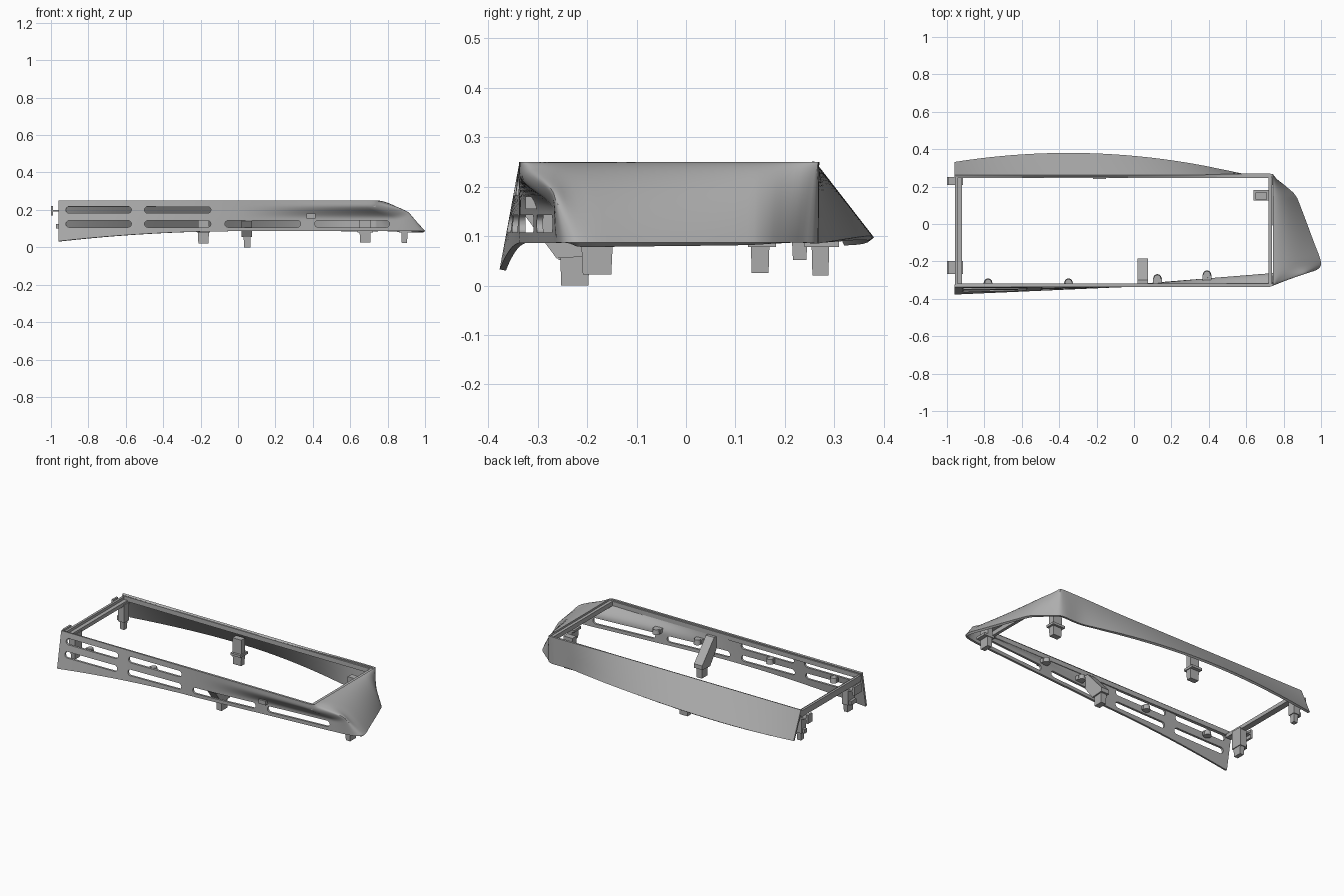
import bpy, bmesh, math
from mathutils import Vector

if "Cube" in bpy.data.objects:
    bpy.data.objects.remove(bpy.data.objects["Cube"])

grey = bpy.data.materials.new("plain grey")
grey.use_nodes = True
grey.diffuse_color = (0.42, 0.42, 0.42, 1)
grey.node_tree.nodes["Principled BSDF"].inputs["Base Color"].default_value = grey.diffuse_color


def make_object(name, bm):
    bmesh.ops.recalc_face_normals(bm, faces=bm.faces)
    mesh = bpy.data.meshes.new(name)
    bm.to_mesh(mesh)
    bm.free()
    mesh.materials.append(grey)
    obj = bpy.data.objects.new(name, mesh)
    bpy.context.collection.objects.link(obj)
    return obj


def add_box(bm, x, y, z, taper=1.0):
    """Box between (low, high) pairs, with its foot scaled by taper."""
    for v in bmesh.ops.create_cube(bm, size=1)["verts"]:
        k = taper if v.co.z < 0 else 1
        v.co = Vector(((x[0] + x[1]) / 2 + v.co.x * k * (x[1] - x[0]),
                       (y[0] + y[1]) / 2 + v.co.y * k * (y[1] - y[0]),
                       z[0] if v.co.z < 0 else z[1]))


def add_prism(bm, outline, depth):
    face = bm.faces.new([bm.verts.new(p) for p in outline])
    new = bmesh.ops.extrude_face_region(bm, geom=[face])["geom"]
    bmesh.ops.translate(bm, vec=depth, verts=[g for g in new if isinstance(g, bmesh.types.BMVert)])


def smooth(a, b, v):
    t = min(1, max(0, (v - a) / (b - a)))
    return t * t * (3 - 2 * t)


# Each station: top x, top y, foot x, foot y, foot z, recess, dome
def front_station(x):
    foot_x = x + .13 * smooth(.3, .75, x)
    foot_y = -.335 + .062 * foot_x + .018 * abs(foot_x)
    foot_z = .086 - (.058 * x * x if x < 0 else 0)
    return (x, -.337, foot_x, foot_y, foot_z, smooth(-.2, .4, x), 0)


def end_station(u, x, y):
    top_y = -.328 + .588 * (y + .259) / .494
    return (.743, top_y, x, y, .087, max(0, .7 - 3 * u), math.sqrt(math.sin(math.pi * (.1 + .9 * u))))


def back_station(x):
    foot_y = max(.267, .38 - .13 * (x + .35) ** 2)
    return (x, .262 + .007 * smooth(.3, .6, x), x, foot_y, .085 + .16 * (foot_y - .267) * smooth(-1.3, .2, x), 0, 0)


end_outline = [(.93, -.259), (.985, -.24), (.999, -.2), (.963, -.1),
               (.888, .1), (.862, .155), (.82, .195), (.77, .235)]
COUNT = 14
stations = [front_station(-.96 + 1.67 * i / COUNT) for i in range(COUNT + 1)]
stations += [end_station(i / len(end_outline), x, y) for i, (x, y) in enumerate(end_outline)]
stations += [back_station(.725 - 1.685 * i / COUNT) for i in range(COUNT + 1)]


def catmull(p, q, r, s, t):
    return [.5 * (2 * b + (c - a) * t + (2 * a - 5 * b + 4 * c - d) * t * t
                  + (3 * b - a - 3 * c + d) * t ** 3) for a, b, c, d in zip(p, q, r, s)]


# Skirted shell, open at the narrow end
TOP, LEVELS, STEPS = .25, 18, 4
path = []
for i in range(len(stations) - 1):
    ring = [stations[max(0, min(len(stations) - 1, i + k))] for k in (-1, 0, 1, 2)]
    path += [catmull(*ring, s / STEPS) for s in range(STEPS)]
path.append(stations[-1])
bm = bmesh.new()
columns = []
for tx, ty, fx, fy, fz, recess, dome in path:
    recess, dome = min(1, max(0, recess)), min(1, max(0, dome))
    col = []
    for j in range(LEVELS + 1):
        t = j / LEVELS
        out = t + (smooth(.15, .6, t) - t) * recess
        drop = t ** (1 + .8 * dome)
        col.append(bm.verts.new((tx + (fx - tx) * out, ty + (fy - ty) * out, TOP + (fz - TOP) * drop)))
    columns.append(col)
for a, b in zip(columns, columns[1:]):
    for j in range(LEVELS):
        bm.faces.new((a[j], a[j + 1], b[j + 1], b[j]))
shell = make_object("bezel_shell", bm)
# Walls thicken towards the opening
front_face = min(shell.data.polygons, key=lambda p: p.center.y)
solid = shell.modifiers.new("wall", "SOLIDIFY")
solid.thickness = .013
solid.offset = -1 if front_face.normal.y < 0 else 1

# Rounded vent slots through the front wall
bm = bmesh.new()
slots = [(-.92, -.57, .2), (-.5, -.145, .2),
         (-.92, -.57, .125), (-.5, -.145, .125), (-.07, .335, .125), (.41, .81, .125)]
for x0, x1, z in slots:
    r = .018
    outline = []
    for cx, start in ((x1 - r, -90), (x0 + r, 90)):
        for k in range(9):
            a = math.radians(start + k * 22.5)
            outline.append((cx + r * math.cos(a), -.5, z + r * math.sin(a)))
    add_prism(bm, outline, Vector((0, .32, 0)))
cutter = make_object("slot_cutter", bm)
cutter.hide_render = True
cut = shell.modifiers.new("slots", "BOOLEAN")
cut.object = cutter
cut.solver = "EXACT"
bpy.context.view_layer.update()
done = bpy.data.meshes.new_from_object(shell.evaluated_get(bpy.context.evaluated_depsgraph_get()))
shell.modifiers.clear()
shell.data = done
bpy.data.objects.remove(cutter)
bpy.ops.object.select_all(action="DESELECT")
shell.select_set(True)
bpy.context.view_layer.objects.active = shell
bpy.ops.object.shade_smooth_by_angle(angle=math.radians(32))

# Stepped rim around the opening
bm = bmesh.new()
for y0, y1 in ((-.332, -.318), (.246, .262)):
    add_box(bm, (-.955, .735), (y0, y1), (.215, .243))
add_box(bm, (.72, .738), (-.325, .255), (.215, .243))
make_object("opening_rim", bm)

# Cross bar at the open end
bm = bmesh.new()
add_box(bm, (-.957, -.943), (-.325, .255), (.2, .238))
add_box(bm, (-.945, -.92), (-.325, .255), (.2, .222))
make_object("end_bar", bm)

# End clips with outward tabs
for name, y0, y1 in (("rear", .208, .252), ("front", -.268, -.198)):
    bm = bmesh.new()
    add_box(bm, (-.957, -.915), (y0, y1), (.1, .21))
    add_box(bm, (-.95, -.92), (y0 + .006, y1 - .006), (.052, .1), .85)
    add_box(bm, (-1, -.955), (y0, y1), (.19, .2))
    add_box(bm, (-1, -.988), (y0, y1), (.17, .222))
    add_box(bm, (-.972, -.955), (y0 + .01, y1 - .01), (.1, .125))
    make_object(name + "_end_clip", bm)

# Hanging clips: a block with a narrower foot and an arm to the wall
clips = [("corner", .89, -.18, .016, .032, .022, (.86, .93), (-.215, -.145), .15),
         ("side", .68, .15, .03, .019, .025, (.64, .722), (.125, .182), .22),
         ("back", -.185, .272, .03, .018, .02, (-.22, -.15), (.24, .31), .18)]
for name, x, y, rx, ry, foot, ax, ay, top in clips:
    bm = bmesh.new()
    add_box(bm, (x - rx, x + rx), (y - ry, y + ry), (foot, .09), .9)
    add_box(bm, ax, ay, (.078, .092))
    add_box(bm, (x - rx, x + rx), (y - ry, y + ry), (.09, top))
    make_object(name + "_clip", bm)

# Middle arm sloping down from the front wall
bm = bmesh.new()
arm = [(-.325, .215), (-.3, .215), (-.185, .085), (-.185, .06), (-.262, .055), (-.325, .14)]
add_prism(bm, [(.02, y, z) for y, z in arm], Vector((.055, 0, 0)))
add_box(bm, (.03, .067), (-.255, -.195), (0, .08), .92)
make_object("middle_arm_clip", bm)

# Screw bosses on the inner front wall
for i, (x, y) in enumerate(((-.78, -.313), (-.35, -.313), (.125, -.29), (.39, -.27))):
    bm = bmesh.new()
    bmesh.ops.create_cone(bm, cap_ends=True, segments=20, radius1=.022, radius2=.018, depth=.03)
    bmesh.ops.translate(bm, verts=bm.verts, vec=(x, y, .168))
    add_box(bm, (x - .024, x + .024), (-.325, y), (.155, .18))
    make_object("screw_boss_%d" % (i + 1), bm)
